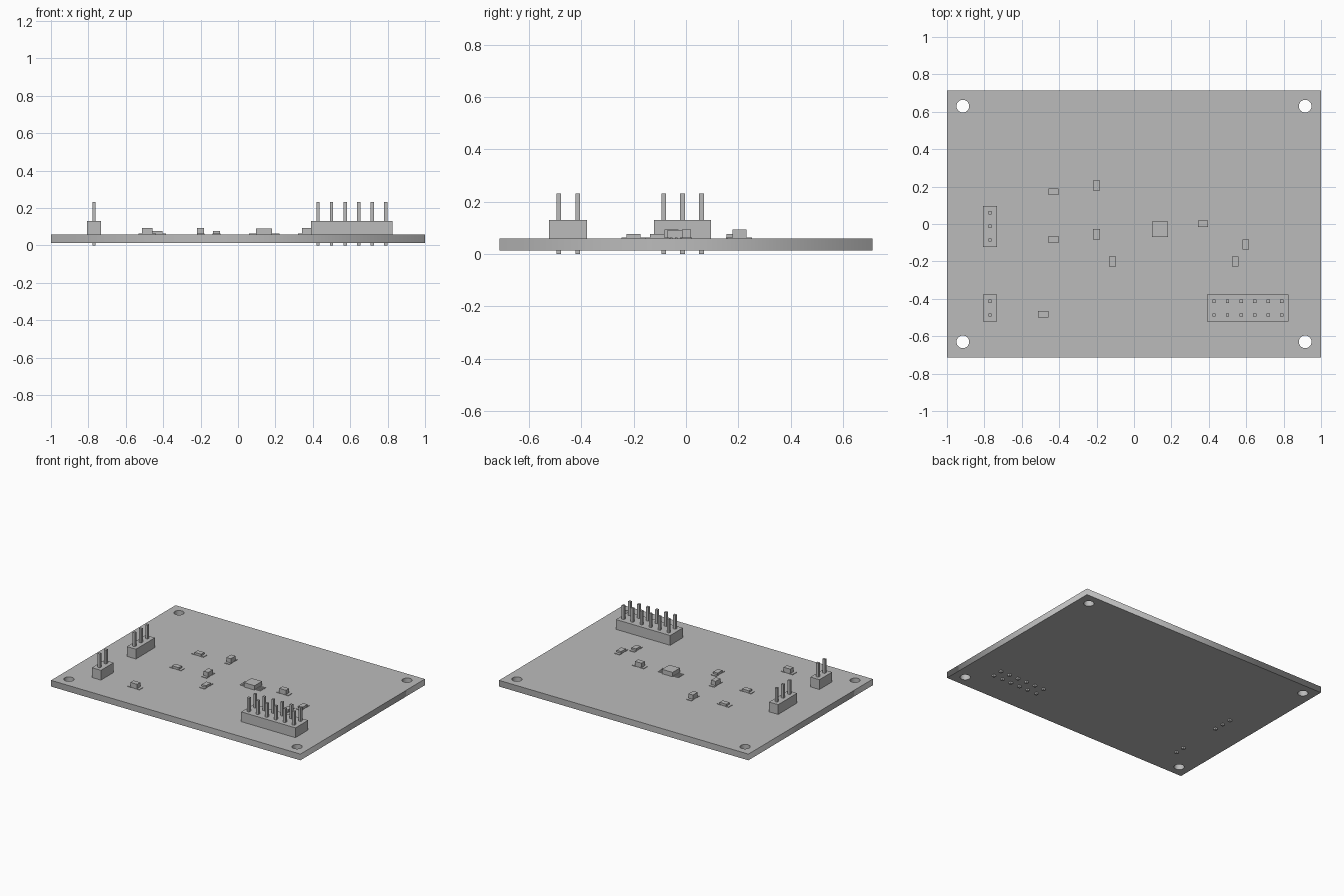
import bpy
import bmesh
from math import cos, sin, tau
from mathutils import Matrix, Vector

cube = bpy.data.objects.get("Cube")
if cube:
    bpy.data.objects.remove(cube, do_unlink=True)

# One plain grey for the whole assembly
grey = bpy.data.materials.new("plain grey")
grey.use_nodes = True
grey.diffuse_color = (0.5, 0.5, 0.5, 1)
grey.node_tree.nodes["Principled BSDF"].inputs["Base Color"].default_value = (0.5, 0.5, 0.5, 1)

BOTTOM, TOP = 0.014, 0.059
PITCH = 0.0725
PAD = 0.004


def boxes(name, parts):
    """One object from boxes given as (x, y, z_low, z_high, size_x, size_y)."""
    bm = bmesh.new()
    for x, y, low, high, sx, sy in parts:
        place = Matrix.Translation((x, y, (low + high) / 2))
        bmesh.ops.create_cube(bm, size=1, matrix=place @ Matrix.Diagonal((sx, sy, high - low, 1)))
    mesh = bpy.data.meshes.new(name)
    bm.to_mesh(mesh)
    bm.free()
    mesh.materials.append(grey)
    obj = bpy.data.objects.new(name, mesh)
    bpy.context.collection.objects.link(obj)
    return obj


def circuit_board():
    """Filled outline with four round mounting holes, extruded to thickness."""
    curve = bpy.data.curves.new("circuit_board", "CURVE")
    curve.dimensions = "2D"
    curve.fill_mode = "BOTH"
    curve.extrude = (TOP - BOTTOM) / 2

    loops = [[(-1, -0.713), (1, -0.713), (1, 0.713), (-1, 0.713)]]
    for sx in (-1, 1):
        for sy in (-1, 1):
            loops.append([(sx * 0.915 + 0.034 * cos(tau * i / 32),
                           sy * 0.63 + 0.034 * sin(tau * i / 32)) for i in range(32)])
    for loop in loops:
        spline = curve.splines.new("POLY")
        spline.points.add(len(loop) - 1)
        for point, (x, y) in zip(spline.points, loop):
            point.co = (x, y, 0, 1)
        spline.use_cyclic_u = True

    curve.materials.append(grey)
    obj = bpy.data.objects.new("circuit_board", curve)
    obj.location.z = (TOP + BOTTOM) / 2
    bpy.context.collection.objects.link(obj)
    bpy.ops.object.select_all(action="DESELECT")
    obj.select_set(True)
    bpy.context.view_layer.objects.active = obj
    bpy.ops.object.convert(target="MESH")


def pin_header(name, x, y, columns, rows):
    """Plastic block with a grid of square pins passing through the board."""
    boxes(name + "_block", [(x, y, TOP, 0.13, columns * PITCH, rows * PITCH)])
    boxes(name + "_pins", [(x + (c - (columns - 1) / 2) * PITCH,
                            y + (r - (rows - 1) / 2) * PITCH, 0, 0.231, 0.018, 0.018)
                           for c in range(columns) for r in range(rows)])


def chip(name, x, y, height, upright):
    """Small two-terminal part sitting between two solder pads."""
    obj = boxes(name, [(0, 0, 0, height, 0.054, 0.036)]
                + [(side * 0.032, 0, 0, PAD, 0.03, 0.041) for side in (-1, 1)])
    obj.location = Vector((x, y, TOP))
    if upright:
        obj.rotation_euler.z = tau / 4


circuit_board()

# Pin headers
pin_header("side_header", -0.77, -0.013, 1, 3)
pin_header("corner_header", -0.77, -0.45, 1, 2)
pin_header("front_header", 0.609, -0.45, 6, 2)

# Tall capacitors and low resistors
for n, (x, y, up) in enumerate([(-0.2, 0.205, True), (-0.2, -0.055, True),
                                (-0.485, -0.483, False), (0.369, 0.002, False)]):
    chip(f"capacitor_{n + 1}", x, y, 0.035, up)
for n, (x, y, up) in enumerate([(-0.431, 0.173, False), (-0.431, -0.083, False),
                                (-0.115, -0.2, True), (0.597, -0.11, True),
                                (0.541, -0.2, True)]):
    chip(f"resistor_{n + 1}", x, y, 0.017, up)

# Integrated circuit with four leads on each side
IC_X, IC_Y = 0.14, -0.028
boxes("integrated_circuit", [(IC_X, IC_Y, TOP, 0.091, 0.085, 0.085)])
boxes("circuit_leads", [(IC_X + side * 0.06, IC_Y + (k - 1.5) * 0.0186, TOP, TOP + PAD, 0.045, 0.01)
                        for side in (-1, 1) for k in range(4)])
